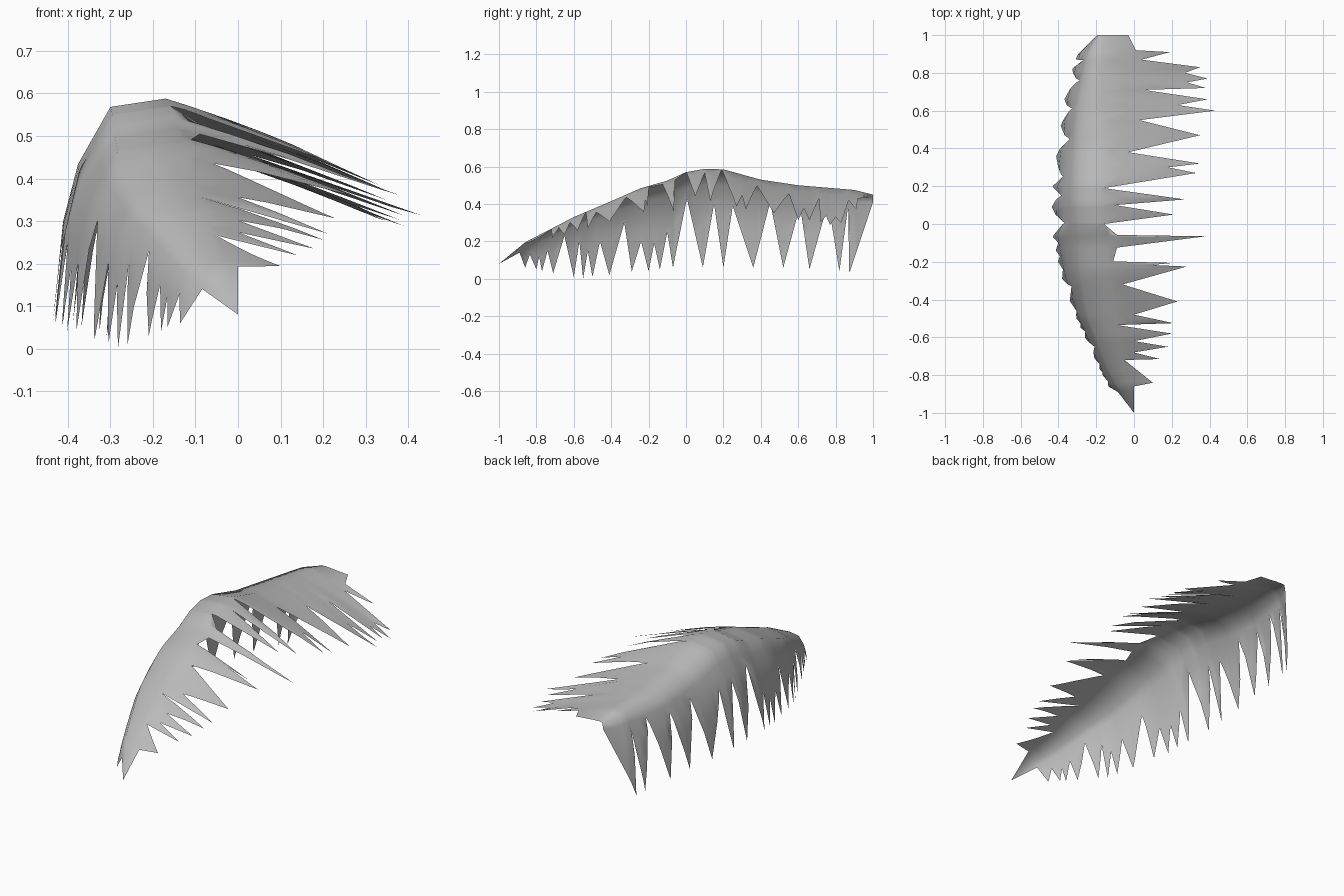
import bpy, bmesh

if "Cube" in bpy.data.objects:
    bpy.data.objects.remove(bpy.data.objects["Cube"])

def lerp_table(table, y):
    """Piecewise linear lookup in a list of (y, value)."""
    if y <= table[0][0]:
        return table[0][1]
    for (a, va), (b, vb) in zip(table, table[1:]):
        if y <= b:
            return va + (vb - va) * (y - a) / (b - a)
    return table[-1][1]

# Midrib path and cross-section controls, along the length
ridge_z = [(-1, .08), (-.86, .195), (-.6, .33), (-.4, .415), (-.24, .485), (-.1, .525), (0, .57),
           (.1, .588), (.2, .585), (.4, .53), (.6, .50), (.9, .475), (1, .45)]
ridge_x = [(-1, 0), (-.72, -.06), (-.5, -.1), (-.3, -.12), (.1, -.17), (1, -.17)]
shoulder = [(-1, 0), (-.8, -.08), (-.5, -.14), (-.3, -.16), (.1, -.13), (.6, -.12), (.88, -.07), (1, -.02)]
left_reach = [(-1, 0), (-.86, -.14), (-.71, -.21), (-.5, -.305), (-.28, -.385), (-.06, -.435),
              (.15, -.44), (.36, -.415), (.66, -.37), (.81, -.33), (.9, -.3), (1, -.22)]
slope = [(-1, -.08), (-.84, -.1), (-.72, -.28), (-.4, -.31), (-.06, -.34), (.1, -.42), (.3, -.35),
         (.6, -.31), (.8, -.36), (.9, -.32), (1, -.1)]
flank = [(0, 0), (.25, .55), (.5, .8), (1, 1)]     # left flank: drop -> reach

# Jagged edges: left as heights, right as x positions
left_edge = [(-1, .08), (-.89, .14), (-.86, .06), (-.835, .13), (-.8, .05), (-.785, .12), (-.77, .04),
             (-.74, .15), (-.71, .03), (-.65, .23), (-.6, .01), (-.57, .2), (-.55, 0), (-.525, .15),
             (-.5, .01), (-.46, .2), (-.41, .02), (-.33, .3), (-.29, .04), (-.24, .2), (-.2, .04),
             (-.17, .19), (-.14, .05), (-.1, .25), (-.07, .06), (.005, .43), (.09, .06), (.15, .4),
             (.2, .06), (.25, .39), (.36, .06), (.45, .41), (.52, .06), (.61, .39), (.66, .05),
             (.76, .41), (.82, .04), (.867, .39), (.873, .03), (1, .41)]
right_edge = [(-1, 0), (-.86, 0), (-.84, .1), (-.72, -.05), (-.715, .14), (-.68, 0), (-.65, .18),
              (-.62, 0), (-.58, .2), (-.535, -.09), (-.525, .21), (-.48, 0), (-.41, .23), (-.32, -.06),
              (-.225, .28), (-.217, .09), (-.206, .21), (-.198, -.11), (-.125, -.09), (-.065, .38),
              (-.058, -.09), (0, -.16), (.05, .21), (.1, -.1), (.13, .27), (.19, -.16), (.27, .33),
              (.3, .18), (.32, .35), (.38, -.03), (.47, .35), (.55, .03), (.6, .43), (.63, .23),
              (.66, .39), (.71, .05), (.72, .38), (.75, .28), (.77, .39), (.8, .27), (.83, .35),
              (.87, .04), (.91, .19), (.92, .01), (1, -.03)]

def section(y):
    """Points across the leaf from the left edge over the midrib to the right edge."""
    rx, rz = lerp_table(ridge_x, y), lerp_table(ridge_z, y)
    off = lerp_table(shoulder, y)
    sx, sz = rx + off, rz + off * .15
    tip_x, edge = lerp_table(left_reach, y), min(lerp_table(left_edge, y), sz)
    depth = max(sz - .03, .01)
    u_edge = min(1, (sz - edge) / depth)
    pts = []
    for limit in (1, .5, .25, .12):                # bent left flank, cut at the jagged edge
        u = min(limit, u_edge)
        z = edge if u == u_edge else sz - u * depth
        pts.append((sx + (tip_x - sx) * lerp_table(flank, u), y, z))
    pts += [(sx, y, sz), (rx, y, rz)]
    ex, k = lerp_table(right_edge, y), lerp_table(slope, y)
    full = lerp_table([(-.3, .3), (.1, .5)], y)
    for s in (.25, .5, .75, 1):                    # right flank, steeper outwards
        d = (ex - rx) * s
        pts.append((rx + d, y, rz + k * d * (.72 + .28 * min(1, d / full))))
    return pts

# One sheet through every tooth tip and notch
ys = sorted({p[0] for p in left_edge + right_edge} | {p[0] for p in ridge_z})
bm = bmesh.new()
rows = [[bm.verts.new(p) for p in section(y)] for y in ys]
for a, b in zip(rows, rows[1:]):
    for i in range(len(a) - 1):
        bm.faces.new((a[i], a[i + 1], b[i + 1], b[i]))
bmesh.ops.remove_doubles(bm, verts=bm.verts, dist=.0005)
bmesh.ops.recalc_face_normals(bm, faces=bm.faces)
if sum(f.normal.z for f in bm.faces) < 0:
    bmesh.ops.reverse_faces(bm, faces=bm.faces)
for f in bm.faces:
    f.smooth = True
mesh = bpy.data.meshes.new("leaf_frond")
bm.to_mesh(mesh)
bm.free()
leaf = bpy.data.objects.new("leaf_frond", mesh)
bpy.context.collection.objects.link(leaf)

grey = bpy.data.materials.new("plain grey")
grey.diffuse_color = (.5, .5, .5, 1)
grey.use_nodes = True
grey.node_tree.nodes["Principled BSDF"].inputs["Base Color"].default_value = grey.diffuse_color
mesh.materials.append(grey)
